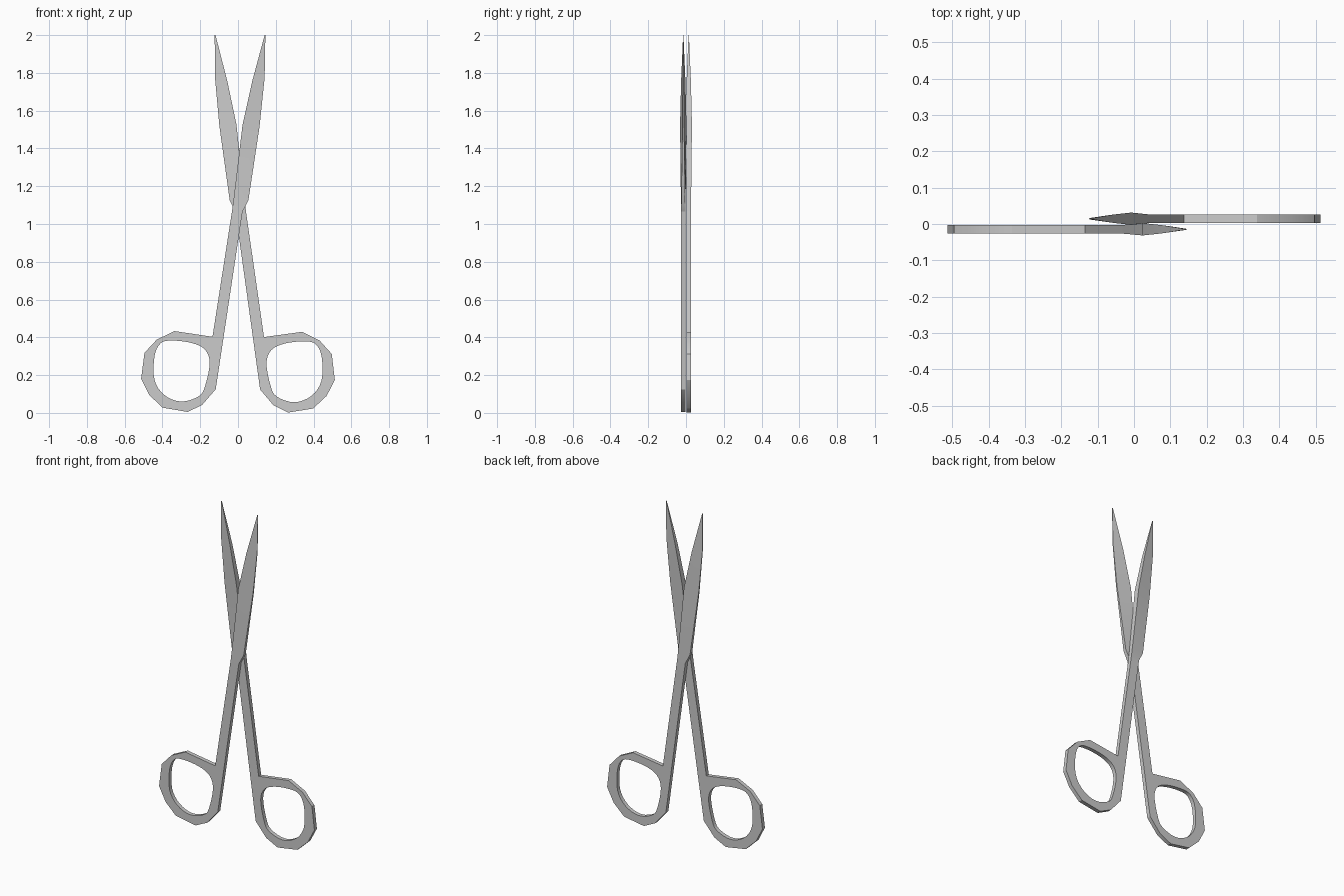
import bpy, bmesh
from mathutils import Matrix, Vector

if "Cube" in bpy.data.objects:
    bpy.data.objects.remove(bpy.data.objects["Cube"])

HALF = 0.012      # half thickness of the flat stock
OFFSET = 0.0145   # distance of each half from the centre plane

# finger ring outline running into the shank (x, z)
OUTLINE = [(-.135, .403), (-.336, .433), (-.43, .388), (-.495, .318), (-.513, .18),
           (-.47, .095), (-.40, .028), (-.267, .005), (-.19, .042), (-.118, .125),
           (.024, 1.066), (-.032, 1.066)]
# control points of the rounded finger hole
HOLE = [(-.35, .383), (-.245, .37), (-.175, .335), (-.15, .265), (-.172, .15),
        (-.205, .09), (-.30, .06), (-.39, .095), (-.442, .175), (-.442, .30), (-.41, .368)]
# blade stations: inner (x, z), outer (x, z), inner and outer thickness
BLADE = [((-.032, 1.066), (.024, 1.066), .024, .024),
         ((-.024, 1.125), (.055, 1.125), .025, .020),
         ((.024, 1.525), (.114, 1.515), .034, .008),
         ((.075, 1.755), (.141, 1.775), .023, .004),
         ((.141, 2.0), (.145, 2.0), .002, .002)]


def smooth_loop(pts, steps=4):
    """Closed Catmull-Rom curve through pts."""
    out, n = [], len(pts)
    for i in range(n):
        a, b, c, d = (Vector(pts[(i + k) % n]) for k in (-1, 0, 1, 2))
        for s in range(steps):
            t = s / steps
            out.append(.5 * (2 * b + (c - a) * t + (2 * a - 5 * b + 4 * c - d) * t * t
                             + (3 * b - a - 3 * c + d) * t ** 3))
    return out


def finish(name, bm, matrix):
    bmesh.ops.recalc_face_normals(bm, faces=bm.faces[:])
    mesh = bpy.data.meshes.new(name)
    bm.to_mesh(mesh)
    bm.free()
    ob = bpy.data.objects.new(name, mesh)
    bpy.context.collection.objects.link(ob)
    ob.matrix_world = matrix
    bpy.ops.object.select_all(action='DESELECT')
    ob.select_set(True)
    bpy.context.view_layer.objects.active = ob
    bpy.ops.object.shade_smooth_by_angle(angle=0.5)


def handle(name, matrix):
    bm = bmesh.new()
    edges = []
    for loop in (OUTLINE, smooth_loop(HOLE)):
        vs = [bm.verts.new((p[0], -HALF, p[1])) for p in loop]
        edges += [bm.edges.new((vs[i - 1], vs[i])) for i in range(len(vs))]
    bmesh.ops.triangle_fill(bm, edges=edges, use_beauty=True, use_dissolve=False)
    ext = bmesh.ops.extrude_face_region(bm, geom=bm.faces[:], use_keep_orig=True)
    top = [g for g in ext['geom'] if isinstance(g, bmesh.types.BMVert)]
    bmesh.ops.translate(bm, verts=top, vec=(0, 2 * HALF, 0))
    finish(name, bm, matrix)


def blade(name, matrix):
    bm = bmesh.new()
    rings = []
    for (xi, zi), (xo, zo), ti, to in BLADE:
        rings.append([bm.verts.new(p) for p in (
            (xi, -ti / 2, zi), (xo, -to / 2, zo), (xo, to / 2, zo), (xi, ti / 2, zi))])
    for a, b in zip(rings, rings[1:]):
        for i in range(4):
            bm.faces.new((a[i - 1], a[i], b[i], b[i - 1]))
    bm.faces.new(rings[0])
    bm.faces.new(rings[-1])
    finish(name, bm, matrix)


# front half, and the back half turned round and opened slightly less
front = Matrix.Translation((0, -OFFSET, 0))
pivot = Matrix.Translation((0, 0, .2))
back = (pivot @ Matrix.Rotation(.012, 4, 'Y') @ pivot.inverted()
        @ Matrix.Rotation(3.14159265, 4, 'Z') @ front)
for side, m in (("front", front), ("back", back)):
    handle(side + "_handle", m)
    blade(side + "_blade", m)
